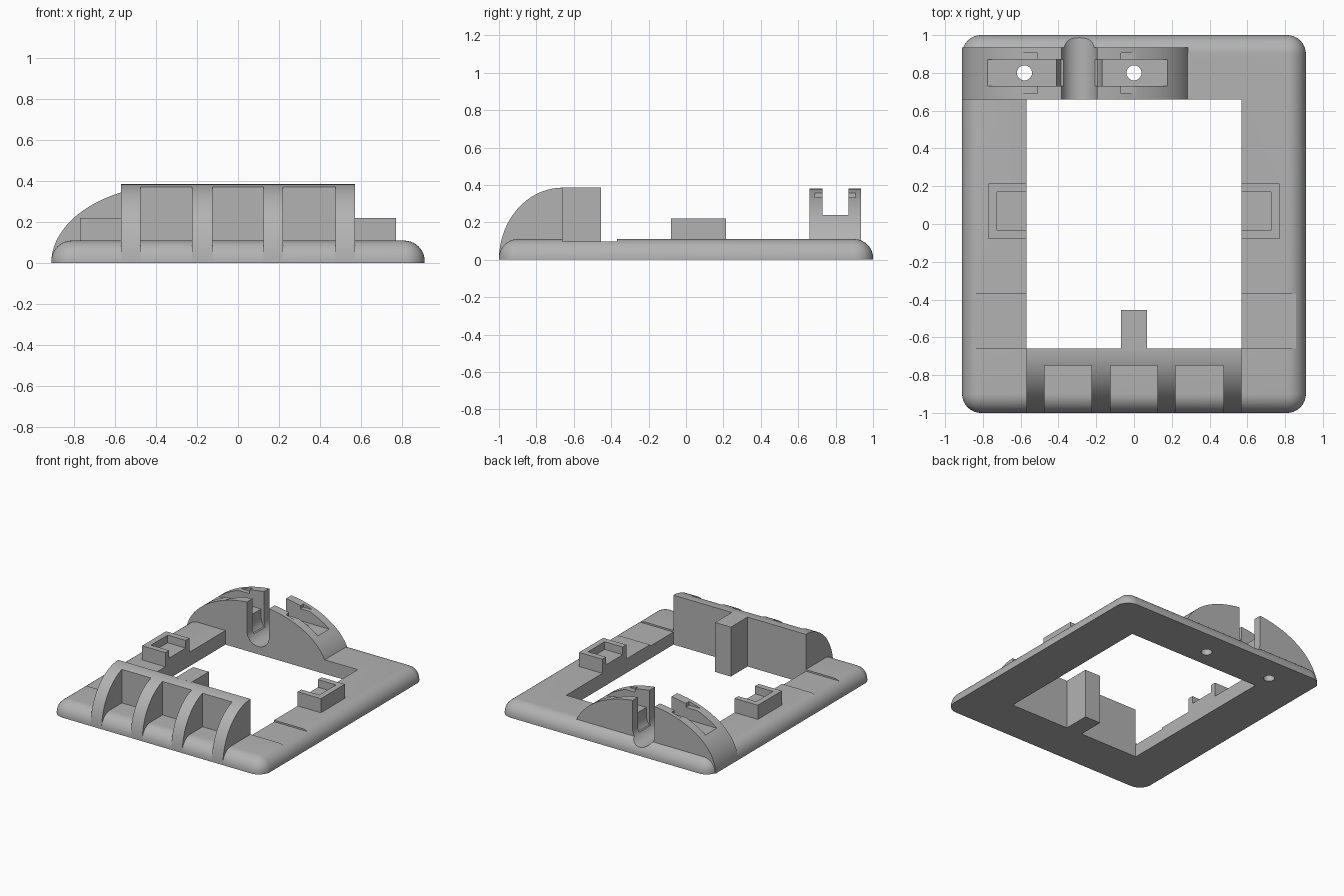
import bpy
import bmesh
from math import pi, cos, sin, radians

cube = bpy.data.objects.get("Cube")
if cube:
    bpy.data.objects.remove(cube, do_unlink=True)

grey = bpy.data.materials.new("plain grey")
grey.use_nodes = True
GREY = (0.45, 0.45, 0.45, 1)
grey.diffuse_color = GREY
grey.node_tree.nodes["Principled BSDF"].inputs["Base Color"].default_value = GREY


def make(name, bm):
    bmesh.ops.recalc_face_normals(bm, faces=bm.faces)
    mesh = bpy.data.meshes.new(name)
    bm.to_mesh(mesh)
    bm.free()
    mesh.materials.append(grey)
    obj = bpy.data.objects.new(name, mesh)
    bpy.context.collection.objects.link(obj)
    return obj


def prism(name, points, axis, lo, hi):
    """Extrude a 2D outline along an axis, from lo to hi."""
    bm = bmesh.new()
    place = {"x": lambda a, b: (lo, a, b), "y": lambda a, b: (a, lo, b),
             "z": lambda a, b: (a, b, lo)}[axis]
    face = bm.faces.new([bm.verts.new(place(a, b)) for a, b in points])
    extruded = bmesh.ops.extrude_face_region(bm, geom=[face])["geom"]
    verts = [v for v in extruded if isinstance(v, bmesh.types.BMVert)]
    step = [(hi - lo) * (axis == k) for k in "xyz"]
    bmesh.ops.translate(bm, verts=verts, vec=step)
    return make(name, bm)


def box(name, x0, x1, y0, y1, z0, z1):
    return prism(name, [(x0, y0), (x1, y0), (x1, y1), (x0, y1)], "z", z0, z1)


def arc(cx, cz, rx, rz, start, end, n):
    angles = [start + (end - start) * i / n for i in range(n + 1)]
    return [(cx + rx * cos(a), cz + rz * sin(a)) for a in angles]


def activate(obj):
    bpy.ops.object.select_all(action="DESELECT")
    obj.select_set(True)
    bpy.context.view_layer.objects.active = obj


def cut(obj, cutters):
    activate(obj)
    for cutter in cutters:
        cutter.hide_render = True
        mod = obj.modifiers.new("cut", "BOOLEAN")
        mod.operation = "DIFFERENCE"
        mod.solver = "EXACT"
        mod.object = cutter
        bpy.ops.object.modifier_apply(modifier=mod.name)


# Base frame: slab with rounded corners and top edge
BASE = 0.11
frame = box("base_frame", -0.91, 0.91, -1, 1, 0, BASE)
bm = bmesh.new()
bm.from_mesh(frame.data)
edges = [e for e in bm.edges if max(v.co.z for v in e.verts) > 0.05]
bmesh.ops.bevel(bm, geom=edges, offset=0.1, segments=10, profile=0.5, affect="EDGES")
bm.to_mesh(frame.data)
bm.free()

# Arched holder on the back rail
MID, CHANNEL = -0.3, -0.29
holder = prism("arched_holder", arc(MID, 0, 0.61, 0.385, 0, pi, 64), "y", 0.66, 0.935)

# Cutters: opening and shallow cross groove
opening = box("opening_cutter", -0.57, 0.57, -0.66, 0.66, -0.1, 0.3)
groove = box("groove_cutter", -1, 1, -0.66, -0.37, 0.098, 0.3)


def u_cutter(name, radius, bottom, y0, y1):
    """Upright slot with a round bottom, running front to back."""
    outline = arc(CHANNEL, bottom + radius, radius, radius, pi, 2 * pi, 24)
    outline += [(CHANNEL + radius, 0.6), (CHANNEL - radius, 0.6)]
    return prism(name, outline, "y", y0, y1)


channel = u_cutter("channel_cutter", 0.095, 0.06, 0.5, 1.1)
wide_channel = u_cutter("wide_channel_cutter", 0.12, 0.061, 0.73, 0.87)
slot = box("slot_cutter", -1, 0.5, 0.73, 0.87, 0.24, 0.6)
holes = [prism("screw_hole_cutter", arc(x, 0.8, 0.04, 0.04, 0, 2 * pi * 23 / 24, 23),
               "z", -0.1, 0.5) for x in (CHANNEL - 0.29, CHANNEL + 0.29)]
notches = []
for s in (-1, 1):
    a, b = sorted((CHANNEL + s * 0.22, CHANNEL + s * 0.4))
    notches.append(box("notch_cutter", a, b, 0.69, 0.905, 0.332, 0.5))

cut(frame, [opening, groove, channel] + holes)
cut(holder, [slot, channel, wide_channel] + holes + notches)

# Front guard: back wall, four curved ribs and a rear tab
TOP = 0.385
quarter = arc(-0.66, 0, 0.34, TOP, pi / 2, pi, 32)
rib_outline = quarter + [(-0.66, 0)]
wall_outline = [p for p in quarter if p[0] > -0.75] + [(-0.75, 0.371), (-0.75, 0), (-0.66, 0)]
parts = [frame, holder, prism("guard_wall", wall_outline, "x", -0.57, 0.57)]
for i, (a, b) in enumerate(((-0.57, -0.475), (-0.225, -0.125), (0.125, 0.22), (0.475, 0.57))):
    parts.append(prism(f"guard_rib_{i + 1}", rib_outline, "x", a, b))
parts.append(box("guard_tab", -0.068, 0.068, -0.67, -0.455, 0, TOP))

# Side clips: C-shaped blocks open toward the middle
for side, s in (("right", -1), ("left", 1)):
    xs = sorted((s * 0.57, s * 0.77))
    clip = box(side + "_clip", *xs, -0.08, 0.215, 0.05, 0.22)
    xs = sorted((s * 0.5, s * 0.725))
    pocket = box("clip_cutter", *xs, -0.035, 0.17, 0.16, 0.3)
    cut(clip, [pocket])
    bpy.data.objects.remove(pocket, do_unlink=True)
    parts.append(clip)

for cutter in [opening, groove, channel, wide_channel, slot] + holes + notches:
    bpy.data.objects.remove(cutter, do_unlink=True)

for part in parts:
    activate(part)
    bpy.ops.object.shade_smooth_by_angle(angle=radians(30))
